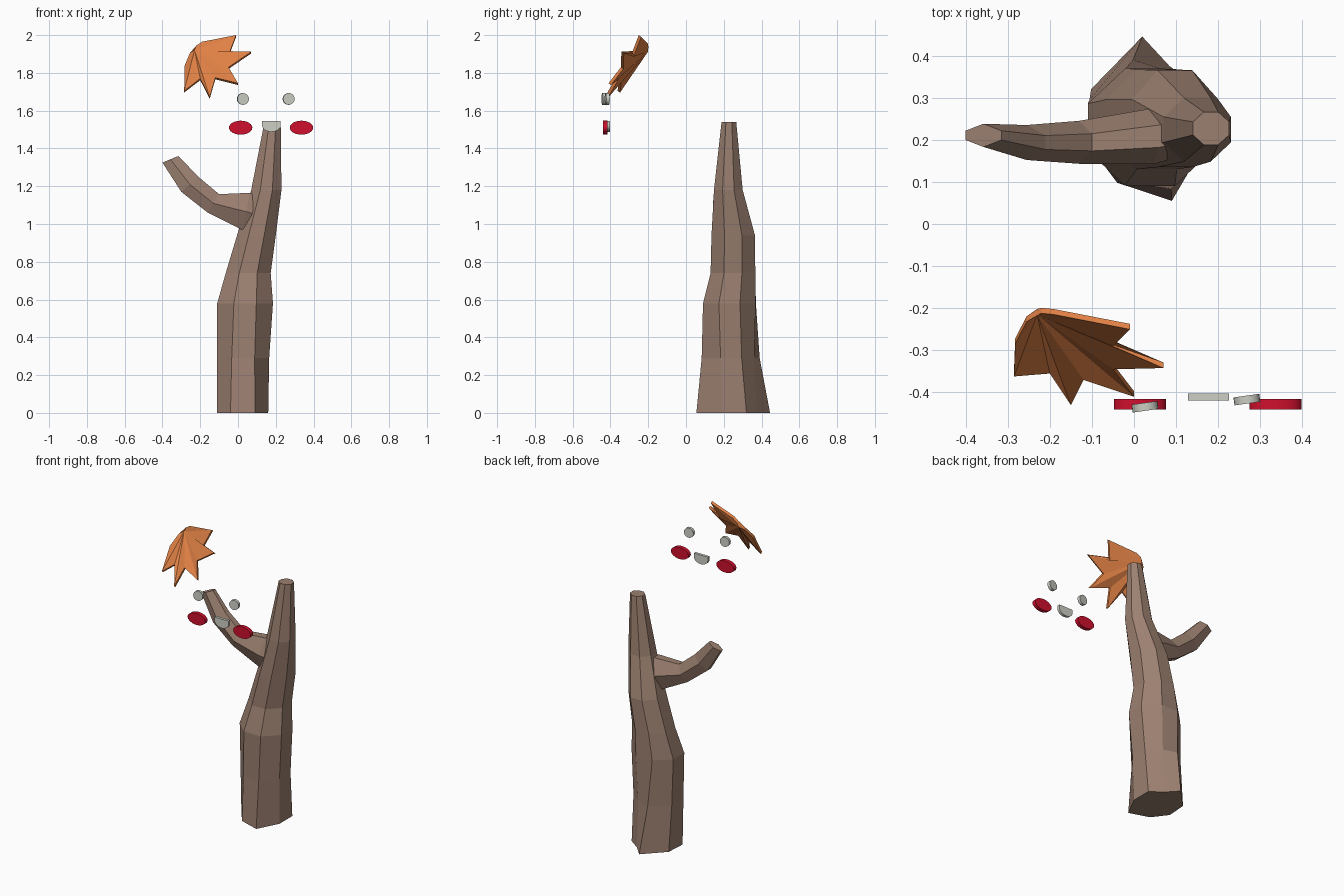
import bpy, bmesh, math
from mathutils import Vector, Matrix

if "Cube" in bpy.data.objects:
    bpy.data.objects.remove(bpy.data.objects["Cube"])


def material(name, rgb):
    m = bpy.data.materials.new(name)
    m.diffuse_color = (*rgb, 1)
    m.use_nodes = True
    m.node_tree.nodes["Principled BSDF"].inputs["Base Color"].default_value = m.diffuse_color
    return m


BARK = material("bark brown", (0.33, 0.215, 0.163))
ORANGE = material("leaf orange", (0.75, 0.22, 0.06))
RED = material("cheek red", (0.62, 0.005, 0.026))
GREY = material("pale grey", (0.61, 0.63, 0.56))


def finish(name, bm, mat):
    bmesh.ops.recalc_face_normals(bm, faces=bm.faces)
    me = bpy.data.meshes.new(name)
    bm.to_mesh(me)
    bm.free()
    me.materials.append(mat)
    ob = bpy.data.objects.new(name, me)
    bpy.context.collection.objects.link(ob)
    return ob


def loft(name, rings, mat):
    """Skin a list of equal-length point rings and cap both ends."""
    bm = bmesh.new()
    vs = [[bm.verts.new(p) for p in r] for r in rings]
    n = len(vs[0])
    for a, b in zip(vs, vs[1:]):
        for i in range(n):
            j = (i + 1) % n
            bm.faces.new((a[i], a[j], b[j], b[i]))
    bm.faces.new(vs[0])
    bm.faces.new(vs[-1])
    return finish(name, bm, mat)


# Trunk: eight-sided, pointed root flare blending into an octagon
ROOT = [(.74, 0), (1, .35), (1, .68), (.72, .82), (.48, 1), (.03, .68), (0, .35), (.26, .11)]
OCTAGON = [(.7, 0), (1, .3), (1, .7), (.7, 1), (.3, 1), (0, .7), (0, .3), (.3, 0)]
LEVELS = [  # z, x min, x max, y min, y max
    (0, -.11, .16, .055, .445),
    (.29, -.11, .165, .083, .39),
    (.58, -.11, .185, .09, .37),
    (.74, -.065, .173, .13, .367),
    (.94, -.005, .20, .135, .365),
    (1.18, .07, .23, .148, .30),
    (1.54, .14, .226, .188, .266),
]
rings = []
for z, x0, x1, y0, y1 in LEVELS:
    t = min(z / .6, 1)
    ring = []
    for r, o in zip(ROOT, OCTAGON):
        u, v = (r[0] + (o[0] - r[0]) * t, r[1] + (o[1] - r[1]) * t)
        ring.append((x0 + (x1 - x0) * u, y0 + (y1 - y0) * v, z))
    rings.append(ring)
trunk = loft("trunk", rings, BARK)

# Side branch: six-sided, bending upward to a cut end
HEX = [(0, .3), (0, .7), (.5, 1), (1, .7), (1, .3), (.5, 0)]
STATIONS = [  # bottom (x, z), top (x, z), y min, y max
    ((.13, .92), (.13, 1.16), .165, .275),
    ((.03, .965), (.06, 1.165), .142, .275),
    ((-.16, 1.06), (-.10, 1.158), .143, .245),
    ((-.30, 1.17), (-.21, 1.25), .152, .235),
    ((-.40, 1.325), (-.315, 1.36), .183, .238),
]
rings = [[(b[0] + (t[0] - b[0]) * u, y0 + (y1 - y0) * v, b[1] + (t[1] - b[1]) * u)
          for u, v in HEX] for b, t, y0, y1 in STATIONS]
branch = loft("branch", rings, BARK)

# Merge the branch into the trunk
bpy.context.view_layer.objects.active = trunk
mod = trunk.modifiers.new("join branch", 'BOOLEAN')
mod.operation, mod.solver, mod.object = 'UNION', 'EXACT', branch
bpy.ops.object.modifier_apply(modifier=mod.name)
bpy.data.objects.remove(branch)

# Leaf: pleated fan around a hub, given thickness
HUB = Vector((-.23, -.215, 1.92))
RIM = [(-.22, -.212, 1.945), (-.19, -.215, 1.965), (-.01, -.25, 2.0),
       (-.05, -.29, 1.895), (.07, -.342, 1.912), (-.05, -.345, 1.83),
       (.0, -.41, 1.745), (-.12, -.37, 1.775), (-.15, -.43, 1.672),
       (-.2, -.355, 1.77), (-.285, -.362, 1.705), (-.282, -.285, 1.84),
       (-.255, -.232, 1.905)]
SHIFT = Vector((0, .013, -.009))
bm = bmesh.new()
hubs = [bm.verts.new(HUB), bm.verts.new(HUB + SHIFT)]
front = [bm.verts.new(p) for p in RIM]
back = [bm.verts.new(Vector(p) + SHIFT) for p in RIM]
for i in range(len(RIM)):
    j = (i + 1) % len(RIM)
    bm.faces.new((hubs[0], front[i], front[j]))
    bm.faces.new((hubs[1], back[j], back[i]))
    bm.faces.new((front[i], back[i], back[j], front[j]))
finish("leaf", bm, ORANGE)


def plate(name, outline, centre, depth, mat, turn=0):
    """Upright plate from an (x, z) outline, facing the front."""
    place = Matrix.Translation(centre) @ Matrix.Rotation(math.radians(turn), 4, 'Z')
    ob = loft(name, [[place @ Vector((x, y, z)) for x, z in outline]
                     for y in (-depth / 2, depth / 2)], mat)
    bpy.ops.object.select_all(action='DESELECT')
    ob.select_set(True)
    bpy.context.view_layer.objects.active = ob
    bpy.ops.object.shade_smooth_by_angle(angle=math.radians(35))
    return ob


def ellipse(rx, rz, n=20):
    return [(rx * math.cos(math.tau * i / n), rz * math.sin(math.tau * i / n)) for i in range(n)]


# Eyes, cheeks and mouth
plate("left_eye", ellipse(.031, .031), (.026, -.434, 1.662), .019, GREY, 8)
plate("right_eye", ellipse(.031, .031), (.268, -.417, 1.662), .019, GREY, 8)
for side, x in (("left", .014), ("right", .336)):
    plate(side + "_cheek", ellipse(.062, .037, 24), (x, -.428, 1.51), .025, RED)
smile = [(.049, .024), (-.049, .024)] + [
    (-.049 * math.cos(math.pi * i / 12), -.034 * math.sin(math.pi * i / 12)) for i in range(13)]
plate("mouth", smile, (.177, -.411, 1.522), .017, GREY)
